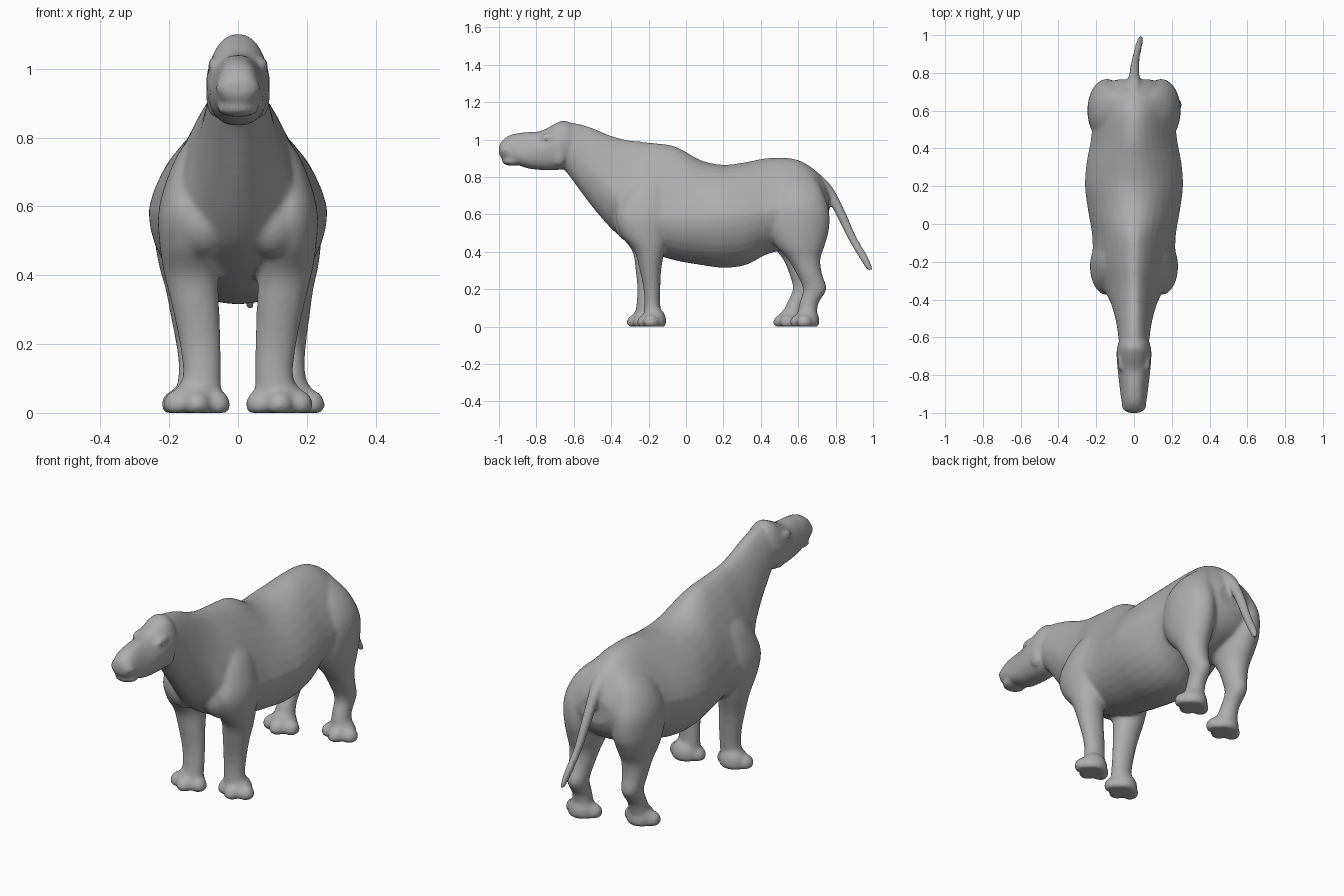
import bpy
import bmesh
from math import sin, cos, pi, copysign
from mathutils import Vector, Matrix

default_cube = bpy.data.objects.get("Cube")
if default_cube:
    bpy.data.objects.remove(default_cube)


def make_material(name, value):
    material = bpy.data.materials.new(name)
    material.use_nodes = True
    colour = (value, value, value, 1)
    material.diffuse_color = colour
    material.node_tree.nodes["Principled BSDF"].inputs["Base Color"].default_value = colour
    return material


skin_grey = make_material("skin grey", 0.42)
SIDES = 32


def smooth_rows(rows, steps=5):
    """Catmull-Rom interpolation through rows of equal length."""
    padded = [rows[0]] + rows + [rows[-1]]
    result = []
    for a, b, c, d in zip(padded, padded[1:], padded[2:], padded[3:]):
        for step in range(steps):
            t = step / steps
            result.append([q + t / 2 * (r - p + t * (2 * p - 5 * q + 4 * r - s
                           + t * (3 * (q - r) + s - p)))
                           for p, q, r, s in zip(a, b, c, d)])
    return result + [rows[-1]]


def skin_rings(bm, rings):
    """Join rings of points into a closed tube."""
    loops = [[bm.verts.new(point) for point in ring] for ring in rings]
    for lower, upper in zip(loops, loops[1:]):
        for i in range(SIDES):
            j = (i + 1) % SIDES
            bm.faces.new((lower[i], lower[j], upper[j], upper[i]))
    bm.faces.new(loops[0][::-1])
    bm.faces.new(loops[-1])


def loft_along_y(bm, rows, power=1.0):
    """Egg-shaped sections: y, top, bottom, half width, widest height, taper."""
    rings = []
    for y, top, bottom, width, middle, taper in smooth_rows(rows):
        ring = []
        for i in range(SIDES):
            c, s = cos(2 * pi * i / SIDES), sin(2 * pi * i / SIDES)
            c, s = copysign(abs(c) ** power, c), copysign(abs(s) ** power, s)
            reach = top - middle if s > 0 else middle - bottom
            ring.append((width * c * (1 - taper * max(s, 0)), y, middle + reach * s))
        rings.append(ring)
    skin_rings(bm, rings)


def loft_upright(bm, rows, side=1, shift=(0, 0), reach=1.0):
    """Oval sections: z, x, y, x radius, y radius; shift grows toward the ground."""
    rings = []
    for z, x, y, rx, ry in smooth_rows(rows):
        drop = max(0, min(1, (reach - z) / reach))
        cx, cy = side * x + shift[0] * drop, y + shift[1] * drop
        rings.append([(cx + rx * cos(2 * pi * i / SIDES),
                       cy + ry * sin(2 * pi * i / SIDES), z) for i in range(SIDES)])
    skin_rings(bm, rings)


def ellipsoid(bm, centre, radii, floor=None):
    made = bmesh.ops.create_uvsphere(bm, u_segments=24, v_segments=16, radius=1,
                                     matrix=Matrix.Translation(centre)
                                     @ Matrix.Diagonal(Vector(radii)).to_4x4())
    if floor is not None:
        for vert in made["verts"]:
            vert.co.z = max(floor, vert.co.z)


def foot(bm, x, y):
    """Broad pad with three rounded toes and a flat sole."""
    ellipsoid(bm, (x, y + .012, .03), (.072, .065, .075), 0)
    for dx, dy, size in ((-.06, -.005, .038), (0, -.035, .042), (.06, -.005, .038)):
        ellipsoid(bm, (x + dx, y + dy, .024), (size, size + .004, .042), 0)


def finish(name, bm, material):
    bmesh.ops.recalc_face_normals(bm, faces=bm.faces)
    mesh = bpy.data.meshes.new(name)
    bm.to_mesh(mesh)
    bm.free()
    mesh.materials.append(material)
    mesh.polygons.foreach_set("use_smooth", [True] * len(mesh.polygons))
    obj = bpy.data.objects.new(name, mesh)
    bpy.context.collection.objects.link(obj)
    return obj


bm = bmesh.new()

# Neck, trunk and rump
loft_along_y(bm, [
    (-.70, 1.06, .90, .06, .97, 0),
    (-.62, 1.09, .80, .08, .95, .1),
    (-.52, 1.07, .665, .095, .86, .2),
    (-.41, 1.025, .535, .127, .74, .3),
    (-.32, 1.0, .46, .175, .63, .4),
    (-.20, .985, .40, .215, .59, .4),
    (-.06, .965, .355, .222, .58, .35),
    (.08, .89, .33, .245, .58, .25),
    (.20, .866, .315, .26, .59, .2),
    (.32, .88, .33, .252, .6, .25),
    (.44, .902, .39, .23, .62, .35),
    (.58, .897, .42, .215, .64, .35),
    (.68, .845, .46, .205, .63, .3),
    (.735, .775, .51, .16, .63, .2),
    (.765, .71, .57, .09, .64, .1)])

# Head with a step behind the jaw
loft_along_y(bm, [
    (-1.0, .965, .925, .028, .945, 0),
    (-.985, .993, .902, .048, .94, 0),
    (-.94, 1.025, .885, .066, .935, .15),
    (-.86, 1.04, .85, .077, .93, .25),
    (-.78, 1.045, .838, .086, .95, .25),
    (-.71, 1.08, .836, .092, .97, .25),
    (-.66, 1.102, .845, .091, .98, .25),
    (-.62, 1.093, .90, .08, .99, .25)], power=.8)

# Lower lip
ellipsoid(bm, (0, -.93, .884), (.062, .055, .024))

for side in (1, -1):
    # Brow, cheek and nostril swellings
    ellipsoid(bm, (side * .07, -.73, 1.01), (.018, .05, .025))
    ellipsoid(bm, (side * .073, -.68, .93), (.02, .04, .07))
    ellipsoid(bm, (side * .038, -.965, .945), (.027, .03, .025))

    # Breast muscle
    ellipsoid(bm, (side * .10, -.29, .56), (.085, .095, .11))

    # Shoulder and foreleg
    stride = 0 if side > 0 else -.055
    loft_upright(bm, [
        (.86, .06, -.18, .03, .06),
        (.76, .115, -.195, .055, .10),
        (.67, .135, -.215, .075, .135),
        (.58, .148, -.225, .084, .15),
        (.49, .145, -.22, .083, .125),
        (.40, .136, -.195, .078, .08),
        (.30, .122, -.19, .068, .057),
        (.20, .11, -.182, .06, .045),
        (.11, .105, -.18, .056, .043),
        (.03, .115, -.18, .065, .05)], side, (0, stride), .5)
    foot(bm, side * .12, -.182 + stride)

    # Thigh, hock and hind leg
    stride = .005 if side > 0 else -.085
    loft_upright(bm, [
        (.84, .05, .60, .035, .06),
        (.77, .10, .60, .07, .11),
        (.70, .13, .60, .09, .14),
        (.62, .142, .602, .103, .163),
        (.52, .142, .60, .102, .165),
        (.43, .142, .61, .09, .13),
        (.36, .142, .63, .073, .087),
        (.28, .142, .658, .06, .068),
        (.20, .14, .685, .049, .063),
        (.12, .138, .652, .046, .051),
        (.03, .14, .64, .06, .055)], side, (.015, stride), .5)
    foot(bm, side * .14 + .015, .632 + stride)

# Tail
loft_upright(bm, [
    (.83, 0, .66, .04, .04),
    (.75, 0, .745, .032, .036),
    (.62, .003, .82, .025, .03),
    (.48, .012, .886, .02, .026),
    (.37, .027, .95, .018, .026),
    (.30, .036, .985, .011, .017)])

# Fuse the parts into one smooth hide
body = finish("body", bm, skin_grey)
fuse = body.modifiers.new("fuse", "REMESH")
fuse.mode = "VOXEL"
fuse.voxel_size = .009
fuse.use_smooth_shade = True
soften = body.modifiers.new("soften", "SMOOTH")
soften.factor = .5
soften.iterations = 12

# Eyes
for side, name in ((1, "left_eye"), (-1, "right_eye")):
    bm = bmesh.new()
    ellipsoid(bm, (side * .081, -.745, 1.0), (.005, .008, .007))
    finish(name, bm, skin_grey)
